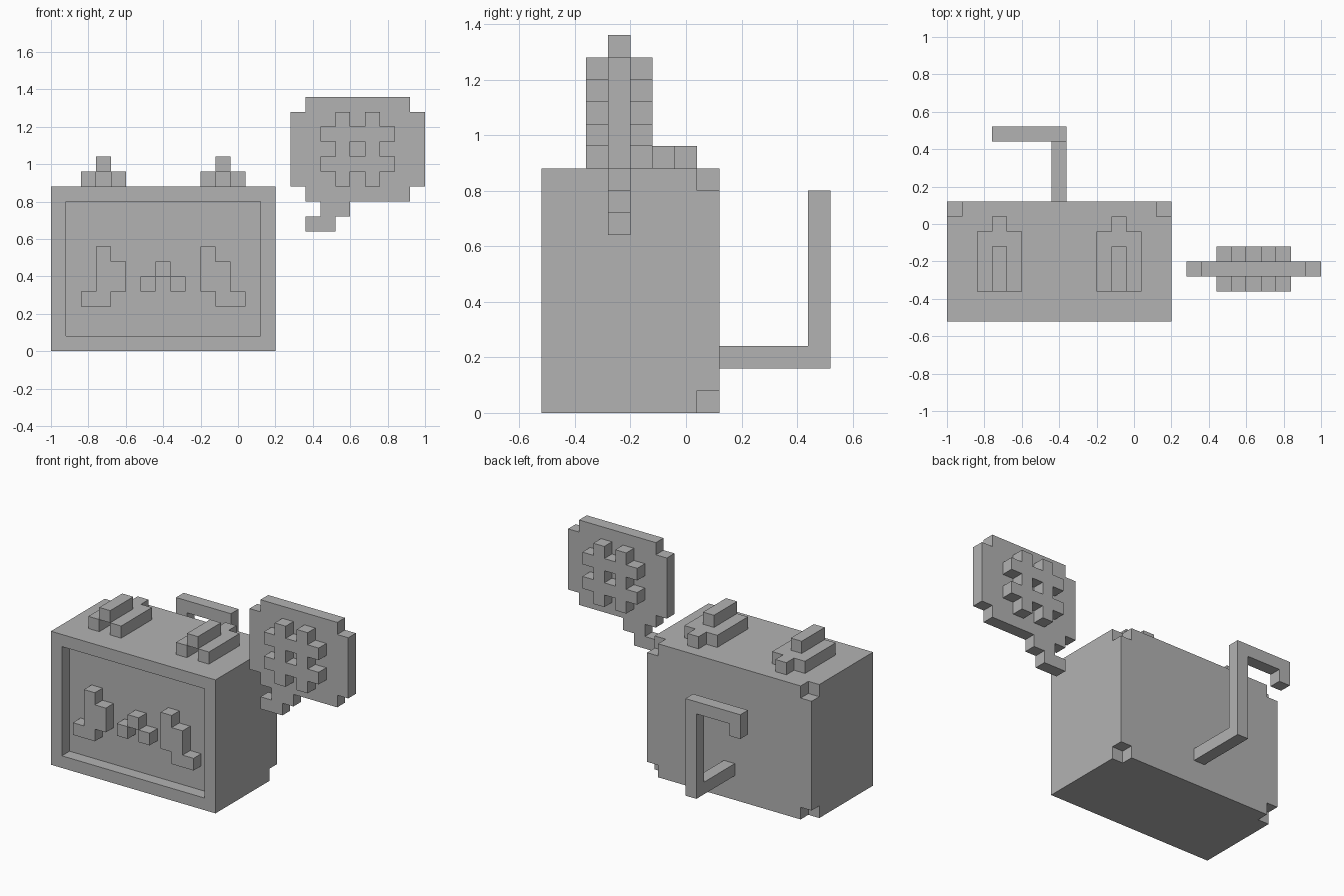
import bpy
import bmesh
from mathutils import Vector

if "Cube" in bpy.data.objects:
    bpy.data.objects.remove(bpy.data.objects["Cube"], do_unlink=True)

UNIT = 0.08
ORIGIN = Vector((-1.0, -0.52, 0.0))

grey = bpy.data.materials.new("plain grey")
grey.use_nodes = True
grey.diffuse_color = (0.45, 0.45, 0.45, 1)
grey.node_tree.nodes["Principled BSDF"].inputs["Base Color"].default_value = (0.45, 0.45, 0.45, 1)

parts = {}


def block(name, x, y, z):
    """Fill a box of unit cells; each range is (first, end)."""
    cells = parts.setdefault(name, set())
    cells.update((i, j, k) for i in range(*x) for j in range(*y) for k in range(*z))


def carve(name, x, y, z):
    parts[name] -= {(i, j, k) for i in range(*x) for j in range(*y) for k in range(*z)}


def build(name, solid):
    """Skin the exposed sides of a part's cells and merge coplanar faces."""
    bm = bmesh.new()
    for cell in sorted(parts[name]):
        centre = Vector(cell) + Vector((0.5, 0.5, 0.5))
        for axis in range(3):
            for sign in (-1, 1):
                side = list(cell)
                side[axis] += sign
                if tuple(side) in solid:
                    continue
                n, u, v = Vector(), Vector(), Vector()
                n[axis], u[(axis + 1) % 3], v[(axis + 2) % 3] = sign / 2, sign / 2, 0.5
                corners = (n - u - v, n + u - v, n + u + v, n - u + v)
                bm.faces.new([bm.verts.new(ORIGIN + (centre + c) * UNIT) for c in corners])
    bmesh.ops.remove_doubles(bm, verts=bm.verts, dist=UNIT / 10)
    bmesh.ops.dissolve_limit(bm, angle_limit=0.01, verts=bm.verts, edges=bm.edges)
    mesh = bpy.data.meshes.new(name)
    bm.to_mesh(mesh)
    bm.free()
    mesh.materials.append(grey)
    bpy.context.collection.objects.link(bpy.data.objects.new(name, mesh))


# Body with a recessed front panel and notched rear corners
block("body", (0, 15), (0, 8), (0, 11))
carve("body", (1, 14), (0, 1), (1, 10))
for i in (0, 14):
    for k in (0, 10):
        carve("body", (i, i + 1), (7, 8), (k, k + 1))

# Eyes: a stepped shape on each side
for name, top, low in (("right_eye", 3, 2), ("left_eye", 10, 11)):
    block(name, (top, top + 1), (0, 1), (6, 7))
    block(name, (top, top + 2), (0, 1), (4, 6))
    block(name, (low, low + 2), (0, 1), (3, 4))

# Mouth
block("mouth", (7, 8), (0, 1), (5, 6))
for i in (6, 8):
    block("mouth", (i, i + 1), (0, 1), (4, 5))

# Ears: two side rails, a rear block and a raised ridge
for name, i in (("right_ear", 2), ("left_ear", 10)):
    for rail in (i, i + 2):
        block(name, (rail, rail + 1), (2, 6), (11, 12))
    block(name, (i + 1, i + 2), (5, 7), (11, 12))
    block(name, (i + 1, i + 2), (2, 5), (12, 13))

# Tail: stem, upright, crossbar and hooked end
block("tail", (7, 8), (8, 13), (2, 3))
block("tail", (7, 8), (12, 13), (2, 10))
block("tail", (3, 8), (12, 13), (9, 10))
block("tail", (3, 4), (12, 13), (8, 10))

# Speech bubble with a stepped pointer
block("bubble", (17, 24), (3, 4), (10, 17))
block("bubble", (16, 25), (3, 4), (11, 16))
block("bubble", (18, 20), (3, 4), (9, 10))
block("bubble", (17, 19), (3, 4), (8, 9))

# Crossed bars on both sides of the bubble
for name, j in (("front_bars", 2), ("back_bars", 4)):
    for i in (19, 21):
        block(name, (i, i + 1), (j, j + 1), (11, 16))
    for k in (12, 14):
        block(name, (18, 23), (j, j + 1), (k, k + 1))

solid = set().union(*parts.values())
for part in parts:
    build(part, solid)
